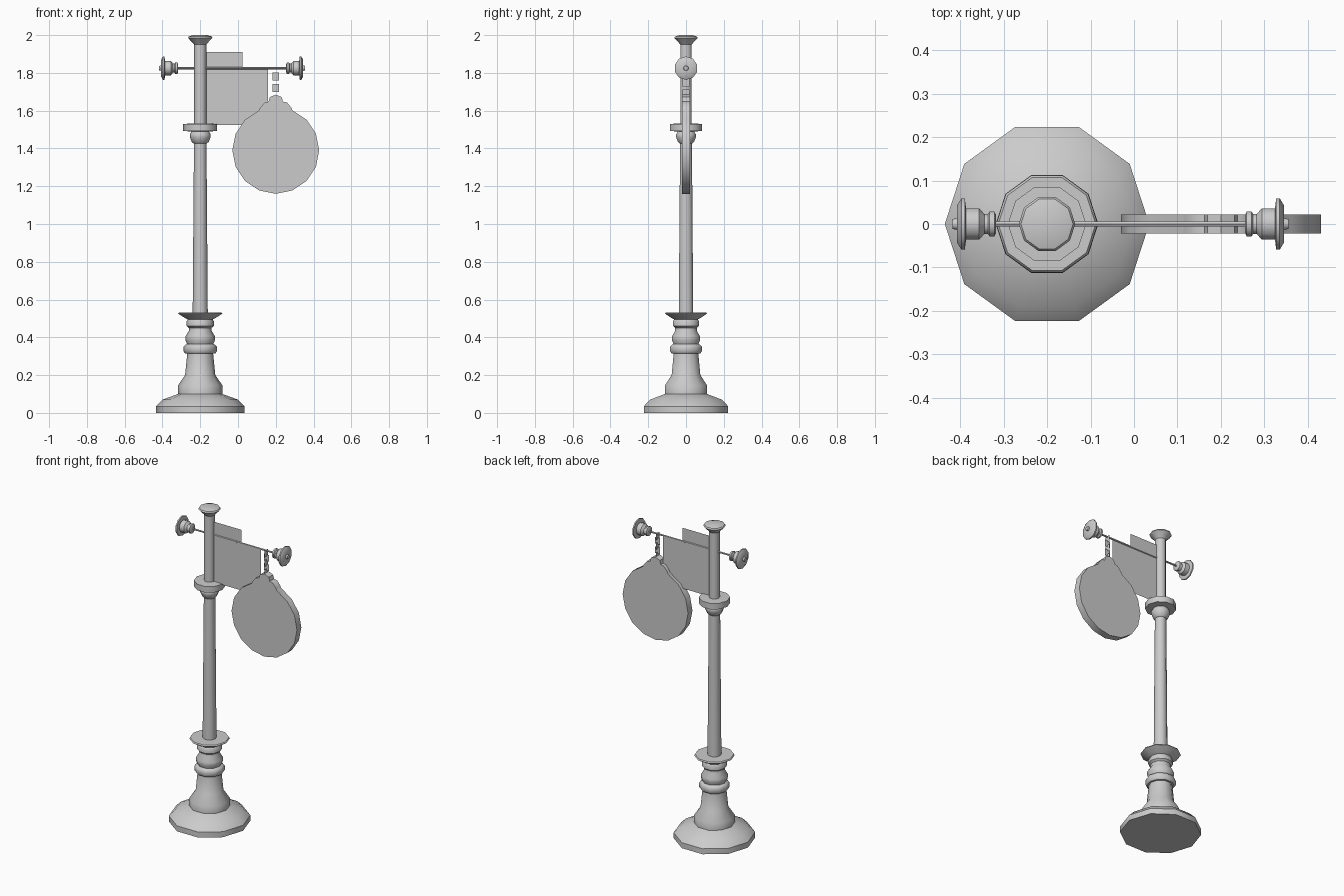
import bpy, bmesh, math
from mathutils import Matrix, Vector

default = bpy.data.objects.get("Cube")
if default:
    bpy.data.objects.remove(default, do_unlink=True)

SIDES = 10
POST_X = -0.2
BAR_Z = 1.825
BAR_MID = -0.031
SIGN_X, SIGN_Z, SIGN_R = 0.2, 1.39, 0.23

grey = bpy.data.materials.new("painted_grey_metal")
grey.use_nodes = True
colour = (0.6, 0.6, 0.6, 1)
grey.diffuse_color = colour
grey.node_tree.nodes["Principled BSDF"].inputs["Base Color"].default_value = colour


def finish(name, bm, smooth=False):
    """Turn a bmesh into a named, coloured object."""
    bmesh.ops.recalc_face_normals(bm, faces=bm.faces)
    mesh = bpy.data.meshes.new(name)
    bm.to_mesh(mesh)
    bm.free()
    mesh.materials.append(grey)
    obj = bpy.data.objects.new(name, mesh)
    bpy.context.collection.objects.link(obj)
    if smooth:
        bpy.ops.object.select_all(action='DESELECT')
        obj.select_set(True)
        bpy.context.view_layer.objects.active = obj
        bpy.ops.object.shade_smooth_by_angle(angle=math.radians(40))
    return obj


def lathe(name, profile, matrix, sides=SIDES):
    """Turn (radius, height) pairs around the local z axis, with closed ends."""
    bm = bmesh.new()
    rings = []
    for r, h in profile:
        rings.append([bm.verts.new(matrix @ Vector((r * math.cos(a), r * math.sin(a), h)))
                      for a in (math.tau * i / sides for i in range(sides))])
    for low, high in zip(rings, rings[1:]):
        for i in range(sides):
            j = (i + 1) % sides
            bm.faces.new((low[i], low[j], high[j], high[i]))
    bm.faces.new(rings[0])
    bm.faces.new(rings[-1])
    return finish(name, bm, True)


def sheet(name, corners):
    bm = bmesh.new()
    bm.faces.new([bm.verts.new(c) for c in corners])
    return finish(name, bm)


# Turned post parts
post = Matrix.Translation((POST_X, 0, 0))
lathe("base", [(.235, 0), (.235, .035), (.2, .07), (.118, .1), (.118, .145),
               (.08, .2), (.068, .32)], post)
lathe("pedestal_rings", [(.08, .315), (.088, .325), (.088, .35), (.08, .36),
                         (.07, .365), (.078, .385), (.078, .405), (.06, .435),
                         (.06, .45), (.072, .46), (.072, .485), (.065, .495),
                         (.085, .505), (.117, .525), (.112, .532)], post)
lathe("lower_pole", [(.04, .53), (.033, 1.44)], post)
lathe("collar", [(.034, 1.425), (.045, 1.435), (.055, 1.46), (.055, 1.475),
                 (.045, 1.49), (.09, 1.492), (.09, 1.53), (.034, 1.532)], post)
lathe("upper_pole", [(.032, 1.53), (.032, 1.955)], post)
lathe("top_cap", [(.032, 1.95), (.045, 1.965), (.065, 1.985), (.06, 1.993),
                  (.036, 2.0)], post)

# Cross bar with a turned finial at each end
for side, label in ((1, "left"), (-1, "right")):
    place = (Matrix.Translation((BAR_MID, 0, BAR_Z))
             @ Matrix.Rotation(side * math.pi / 2, 4, 'Y'))
    lathe(label + "_finial", [(.022, .286), (.03, .29), (.03, .301), (.024, .305),
                              (.024, .313), (.038, .325), (.038, .355), (.062, .358),
                              (.062, .366), (.045, .376), (.014, .376),
                              (.012, .386)], place)
bar = Matrix.Translation((BAR_MID, 0, BAR_Z)) @ Matrix.Rotation(math.pi / 2, 4, 'Y')
lathe("cross_bar", [(.006, -.3), (.006, .3)], bar, 6)

# Thin bracket panels beside the post
for name, x0, x1, z0, z1 in (("bracket_panel", -.17, .16, 1.525, BAR_Z),
                             ("upper_panel", -.17, .025, BAR_Z, 1.91)):
    sheet(name, [(x0, 0, z0), (x1, 0, z0), (x1, 0, z1), (x0, 0, z1)])

# Flat chain links, alternately turned
for i, z in enumerate((1.81, 1.78, 1.75, 1.72, 1.69)):
    corners = [(u * .018, v * .021) for u, v in ((-1, -1), (1, -1), (1, 1), (-1, 1))]
    sheet("chain_link_%d" % (i + 1),
          [(SIGN_X + (u if i % 2 else 0), 0 if i % 2 else u, z + v) for u, v in corners])

# Hanging round sign with a stepped crown
half = [(SIGN_R * math.sin(a), SIGN_Z - SIGN_R * math.cos(a))
        for a in (math.tau * i / 16 for i in range(8))]
half += [(.083, 1.615), (.06, 1.643), (.038, 1.648), (.031, 1.672), (0, 1.685)]
outline = half + [(-x, z) for x, z in reversed(half[1:-1])]
bm = bmesh.new()
face = bm.faces.new([bm.verts.new((SIGN_X + x, -.022, z)) for x, z in outline])
extruded = bmesh.ops.extrude_face_region(bm, geom=[face], use_keep_orig=True)
bmesh.ops.translate(bm, vec=(0, .044, 0),
                    verts=[g for g in extruded["geom"] if isinstance(g, bmesh.types.BMVert)])
finish("hanging_sign", bm, True)
